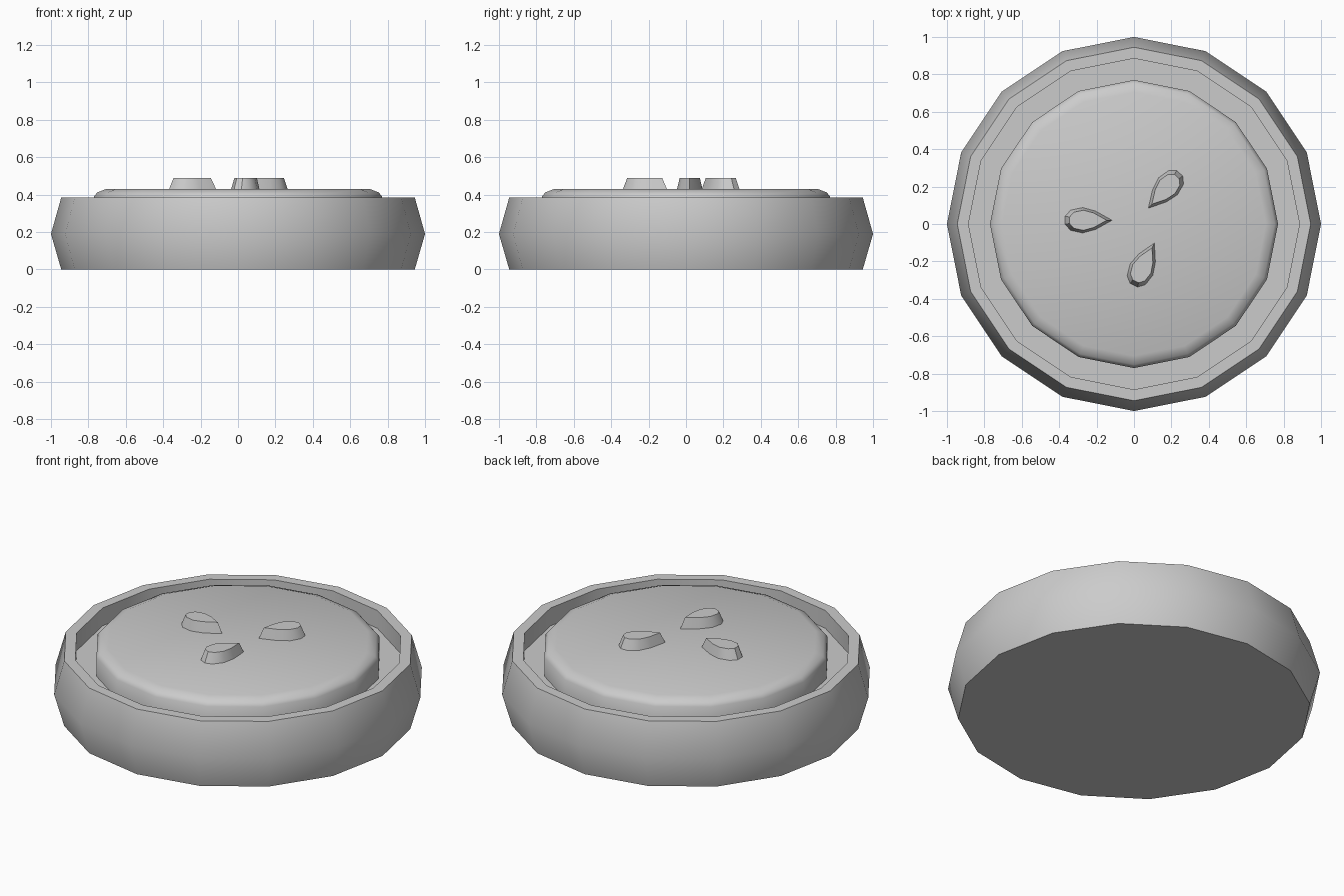
import bpy, bmesh
from math import cos, sin, pi, radians

if "Cube" in bpy.data.objects:
    bpy.data.objects.remove(bpy.data.objects["Cube"])

SIDES = 16


def finish(name, bm, angle):
    bmesh.ops.recalc_face_normals(bm, faces=bm.faces)
    mesh = bpy.data.meshes.new(name)
    bm.to_mesh(mesh)
    bm.free()
    obj = bpy.data.objects.new(name, mesh)
    bpy.context.collection.objects.link(obj)
    bpy.ops.object.select_all(action='DESELECT')
    obj.select_set(True)
    bpy.context.view_layer.objects.active = obj
    bpy.ops.object.shade_smooth_by_angle(angle=radians(angle))
    return obj


def loft(name, rings, angle=35, cap_start=True):
    """Skin a stack of equal-length point rings and cap the ends."""
    bm = bmesh.new()
    loops = [[bm.verts.new(p) for p in ring] for ring in rings]
    n = len(loops[0])
    for a, b in zip(loops, loops[1:]):
        for i in range(n):
            j = (i + 1) % n
            bm.faces.new((a[i], a[j], b[j], b[i]))
    if cap_start:
        bm.faces.new(loops[0][::-1])
    bm.faces.new(loops[-1])
    return finish(name, bm, angle)


def lathe(name, profile, angle=35):
    rings = [[(r * cos(2 * pi * i / SIDES), r * sin(2 * pi * i / SIDES), z)
              for i in range(SIDES)] for r, z in profile]
    return loft(name, rings, angle)


# Outer dish with bulging wall, flat rim and recessed floor
lathe("dish", [(0.945, 0), (1.0, 0.19), (0.945, 0.385), (0.885, 0.385), (0.885, 0.28)])

# Raised filling with a softened top edge
lathe("filling", [(0.77, 0.27), (0.77, 0.39), (0.752, 0.412), (0.705, 0.43)], 50)

# Teardrop seeds: (distance from tip, half width)
DROP = [(0, 0), (0.09, 0.05), (0.16, 0.069), (0.225, 0.055), (0.255, 0.022),
        (0.255, -0.022), (0.225, -0.055), (0.16, -0.069), (0.09, -0.05)]


def seed(name, tip, heading):
    c, s = cos(radians(heading)), sin(radians(heading))
    rings = []
    for z, k in ((0.425, 1.0), (0.49, 0.78)):
        ring = []
        for u, v in DROP:
            u, v = 0.14 + (u - 0.14) * k, v * k
            ring.append((tip[0] + u * c - v * s, tip[1] + u * s + v * c, z))
        rings.append(ring)
    loft(name, rings)


for i, (tip, heading) in enumerate([((-0.115, 0.02), 180), ((0.075, 0.083), 48),
                                    ((0.11, -0.10), 244)]):
    seed(f"seed_{i + 1}", tip, heading)
